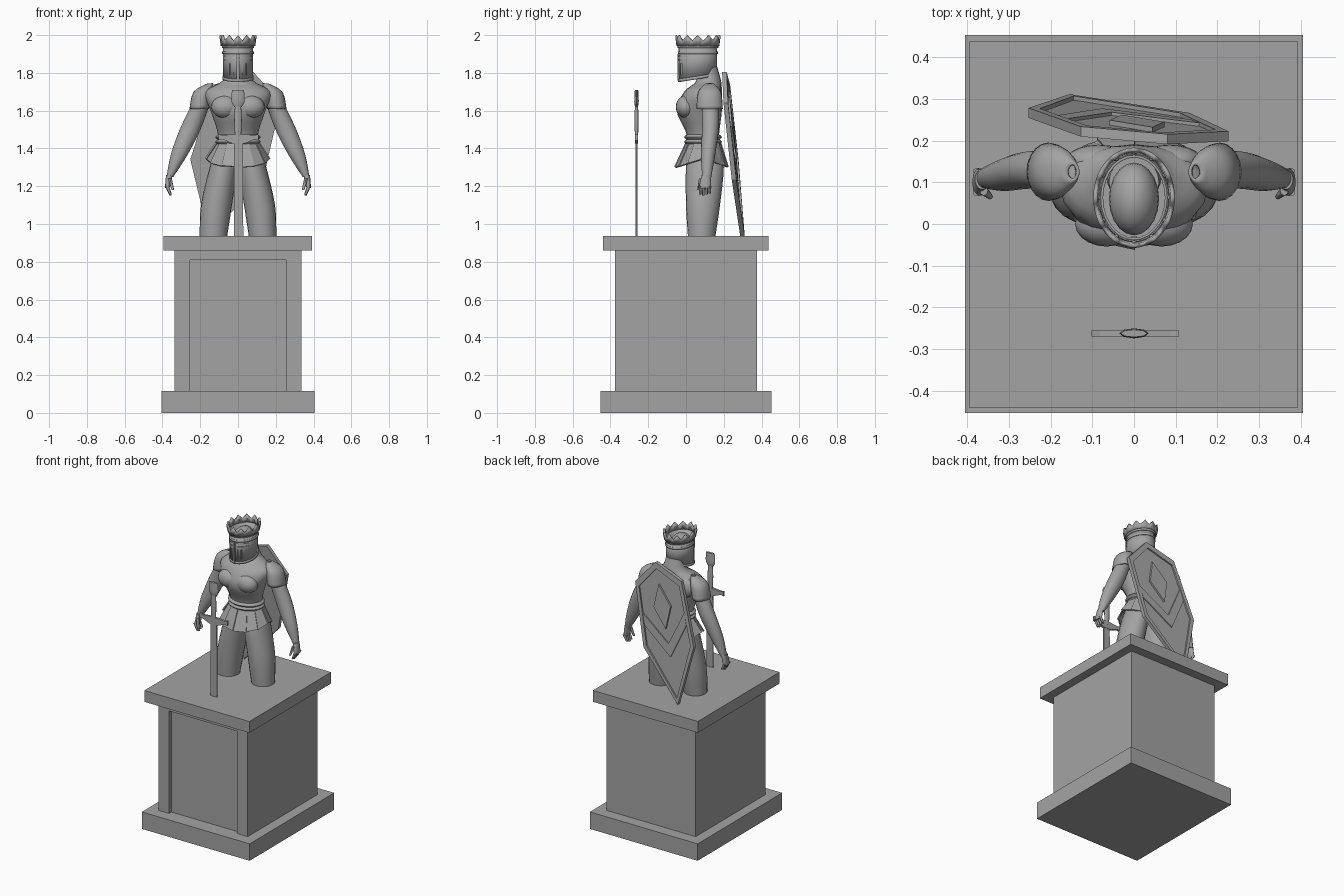
import bpy, bmesh, math
from mathutils import Vector

cube = bpy.data.objects.get("Cube")
if cube:
    bpy.data.objects.remove(cube, do_unlink=True)

stone = bpy.data.materials.new("grey stone")
stone.use_nodes = True
grey = (.37, .37, .37, 1)
stone.diffuse_color = grey
stone.node_tree.nodes["Principled BSDF"].inputs["Base Color"].default_value = grey


def finish(name, bm, smooth_angle=None, thickness=None):
    bmesh.ops.recalc_face_normals(bm, faces=bm.faces[:])
    mesh = bpy.data.meshes.new(name)
    bm.to_mesh(mesh)
    bm.free()
    mesh.materials.append(stone)
    part = bpy.data.objects.new(name, mesh)
    bpy.context.collection.objects.link(part)
    if thickness:
        shell = part.modifiers.new("thickness", "SOLIDIFY")
        shell.thickness = thickness
    if smooth_angle:
        bpy.ops.object.select_all(action="DESELECT")
        part.select_set(True)
        bpy.context.view_layer.objects.active = part
        bpy.ops.object.shade_smooth_by_angle(angle=math.radians(smooth_angle))


def box(name, x_range, y_range, z_range):
    bm = bmesh.new()
    for vert in bmesh.ops.create_cube(bm)["verts"]:
        vert.co = [high if c > 0 else low
                   for c, (low, high) in zip(vert.co, (x_range, y_range, z_range))]
    finish(name, bm)


def ellipsoid(name, centre, radii):
    bm = bmesh.new()
    bmesh.ops.create_uvsphere(bm, u_segments=20, v_segments=12, radius=1)
    for vert in bm.verts:
        vert.co = Vector(c + r * p for c, r, p in zip(centre, radii, vert.co))
    finish(name, bm, 60)


def bridge(bm, lower, upper):
    for i in range(len(lower)):
        bm.faces.new((lower[i - 1], lower[i], upper[i], upper[i - 1]))


def ellipse(count, centre, width, depth):
    """Points around a level ellipse."""
    for i in range(count):
        angle = math.tau * i / count
        yield centre + Vector((width * math.cos(angle), depth * math.sin(angle), 0))


def spline(keys, steps=4):
    """Smooth rings passing through a few key rings."""
    keys = [Vector(key) for key in keys]
    padded = [keys[0], *keys, keys[-1]]
    for a, b, c, d in zip(padded, padded[1:], padded[2:], padded[3:]):
        for step in range(steps):
            t = step / steps
            yield b + t / 2 * (c - a + t * (2 * a - 5 * b + 4 * c - d + t * (3 * (b - c) + d - a)))
    yield keys[-1]


def loft(name, keys, sides=20, side=1, hollow=False):
    """Skin level ellipses given as (z, x, y, width radius, depth radius)."""
    bm = bmesh.new()
    loops = [[bm.verts.new(p) for p in ellipse(sides, Vector((side * x, y, z)), width, depth)]
             for z, x, y, width, depth in spline(keys)]
    for lower, upper in zip(loops, loops[1:]):
        bridge(bm, lower, upper)
    if not hollow:
        bm.faces.new(loops[0])
        bm.faces.new(loops[-1])
    finish(name, bm, 50, .008 if hollow else None)


def prism(name, outline, place, low, high):
    """Extrude a flat outline; place maps (across, up, out) to space."""
    bm = bmesh.new()
    back, front = ([bm.verts.new(place(u, v, w)) for u, v in outline] for w in (low, high))
    bridge(bm, back, front)
    bm.faces.new(back)
    bm.faces.new(front)
    finish(name, bm)


def mirrored(half):
    return half + [(-u, v) for u, v in reversed(half) if u]


# Pedestal with a framed front panel
body_low, body_high = .115, .86
stand = .937
box("plinth_base", (-.405, .405), (-.453, .453), (0, body_low))
box("plinth_body", (-.335, .335), (-.35, .375), (body_low, body_high))
box("plinth_top", (-.395, .393), (-.44, .437), (body_high, stand))
frame_depth = (-.375, -.35)
box("panel_rail", (-.26, .26), frame_depth, (.81, body_high))
for side in (-1, 1):
    box("panel_stile", sorted((side * .255, side * .335)), frame_depth, (body_low, body_high))

# Torso, neck and belt
loft("torso", [(1.35, 0, .09, .11, .085), (1.47, 0, .09, .105, .085), (1.6, 0, .07, .145, .12),
               (1.7, 0, .09, .175, .1), (1.76, 0, .12, .08, .065), (1.85, 0, .1, .06, .06)])
for height in (1.435, 1.46):
    rolls = [(height + offset, 0, .09, .12 - abs(offset), .1 - abs(offset))
             for offset in (-.015, 0, .015)]
    loft("belt", rolls)

# Skirt of flared, overlapping pleats
pleats = 12
for i in range(pleats):
    bm = bmesh.new()
    start, end = (math.tau * (i + edge) / pleats for edge in (-.04, 1.04))
    lift = .004 * (i % 2)

    def waist(angle):
        return bm.verts.new(((.108 + lift) * math.cos(angle),
                             .09 + (.085 + lift) * math.sin(angle), 1.43))

    def hem(angle):
        return bm.verts.new(((.165 + lift) * math.cos(angle),
                             .08 + (.135 + lift) * math.sin(angle),
                             1.345 - .045 * abs(math.sin(angle))))

    bm.faces.new((waist(start), waist(end), hem(end), hem(start)))
    finish("skirt_pleat", bm, thickness=.008)

# Chest muscles, limbs and hands, built once for each side
for side, label in ((1, "left"), (-1, "right")):
    ellipsoid(label + "_chest", (side * .066, 0, 1.62), (.075, .054, .06))
    ellipsoid(label + "_shoulder_blade", (side * .085, .15, 1.66), (.08, .04, .07))
    loft(label + "_leg", [(stand, .13, .083, .073, .073), (1.1, .114, .09, .082, .09),
                          (1.3, .076, .1, .074, .1), (1.4, .06, .1, .055, .08)], side=side)
    loft(label + "_sleeve", [(1.61, .205, .125, .052, .07), (1.7, .185, .125, .05, .06),
                             (1.745, .145, .125, .015, .02)], side=side, hollow=True)
    loft(label + "_arm", [(1.25, .36, .11, .018, .024), (1.37, .31, .117, .045, .038),
                          (1.52, .245, .13, .055, .045), (1.7, .17, .125, .04, .045)], side=side)
    loft(label + "_palm", [(1.19, .375, .1, .012, .032), (1.26, .363, .107, .018, .024)],
         side=side)
    for finger in range(4):
        y = .075 + .017 * finger
        tip = 1.15 + .006 * abs(finger - 1)
        loft(label + "_finger", [(tip, .357, y, .006, .006), (1.2, .376, y, .01, .008)],
             sides=8, side=side)
    loft(label + "_thumb", [(1.18, .345, .066, .007, .007), (1.24, .36, .08, .01, .012)],
         sides=8, side=side)

# Great helm: a shell and bands, dipping at the front of the lower edge
helm_y = .063
helm_long = .022


def helm_ring(name, low, high, radius, dip=0):
    bm = bmesh.new()
    loops = []
    for z, tilt in ((low, dip), (high, dip if high - low < .1 else 0)):
        centre = Vector((0, helm_y, z))
        loops.append([bm.verts.new(p + Vector((0, 0, tilt * (p.y - helm_y))))
                      for p in ellipse(28, centre, radius, radius + helm_long)])
    bridge(bm, *loops)
    finish(name, bm, 40, .006)


slope = .15
helm_ring("helm", 1.77, 1.95, .08, slope)
helm_ring("helm_lower_band", 1.767, 1.783, .083, slope)
helm_ring("helm_brow_band", 1.9, 1.913, .084)
helm_ring("helm_crown_band", 1.932, 1.948, .086)
loft("helm_floor", [(1.79, 0, helm_y, .076, .098), (1.8, 0, helm_y, .076, .098)])
ellipsoid("head_dome", (0, .06, 1.89), (.06, .087, .075))
box("nose_ridge", (-.007, .007), (-.046, -.03), (1.76, 1.9))


def level(u, v, w):
    return (u, v, w)


# Rims above and below the eye slits, and breathing ridges
half_rim = [(math.sin(a * .1), -math.cos(a * .1)) for a in range(-11, 12)]
rim = [(scale * .08 * u, helm_y + scale * .102 * v)
       for scale, path in ((1.04, half_rim), (.96, half_rim[::-1])) for u, v in path]
for height in (1.866, 1.888):
    prism("eye_slit_rim", rim, level, height, height + .005)
for x in (-.042, -.022, .022, .042):
    y = helm_y - .104 * math.cos(x / .08)
    box("breathing_ridge", (x - .002, x + .002), (y - .003, y + .01), (1.79, 1.85))

# Crown with points and studs around the rim
points = 12
bm = bmesh.new()
foot = [bm.verts.new(p) for p in ellipse(points * 4, Vector((0, helm_y, 1.945)), .082, .104)]
edge = [bm.verts.new(p) for p in ellipse(points * 4, Vector((0, helm_y, 1.972)), .088, .11)]
for i, vert in enumerate(edge):
    vert.co.z += .014 * abs(i % 4 - 2)
bridge(bm, foot, edge)
finish("crown", bm, 40, .01)
for spot in ellipse(points, Vector((0, helm_y, 1.965)), .086, .108):
    ellipsoid("crown_stud", spot, (.006, .006, .006))

# Sword standing on its tip
sword_y = -.262
guard_z = 1.455


def upright(u, v, w):
    return (u + .003, sword_y + w, v)


blade = [(.025, stand), (.023, guard_z)]
prism("sword_blade", mirrored(blade), upright, -.004, .004)
fuller = [(.004, stand), (.004, guard_z)]
prism("sword_fuller", mirrored(fuller), upright, -.006, .006)
guard = [(.03, 1.425), (.085, 1.448), (.105, 1.443), (.105, 1.475), (.085, 1.47), (.03, 1.475)]
prism("sword_guard", mirrored(guard), upright, -.007, .007)
loft("sword_grip", [(guard_z, 0, sword_y, .016, .008), (1.55, 0, sword_y, .02, .011),
                    (1.63, 0, sword_y, .016, .008)])
loft("sword_pommel", [(1.62, 0, sword_y, .02, .008), (1.65, 0, sword_y, .035, .012),
                      (1.71, 0, sword_y, .032, .009)], sides=8)


# Shield tipped sideways and leaning on the back, its face turned to the rear
def on_shield(across, up, out):
    x = across * .965 + up * .262
    z = up * .965 - across * .262
    return (x - .155, .287 - .057 * x - .095 * z + out, stand + z)


outline = mirrored([(0, 0), (.2, .365), (.183, .78), (0, .9)])
inner = [(u * .87, .04 + v * .91) for u, v in outline]
prism("shield_board", outline, on_shield, 0, .014)
for i in range(len(outline)):
    prism("shield_rim", [outline[i - 1], outline[i], inner[i], inner[i - 1]],
          on_shield, .012, .024)
diamond = [(0, .48), (.068, .62), (0, .76)]
prism("shield_diamond", mirrored(diamond), on_shield, .012, .026)
chevron = [(0, .3), (.165, .5), (.165, .58), (0, .385)]
prism("shield_chevron", mirrored(chevron), on_shield, .012, .022)
